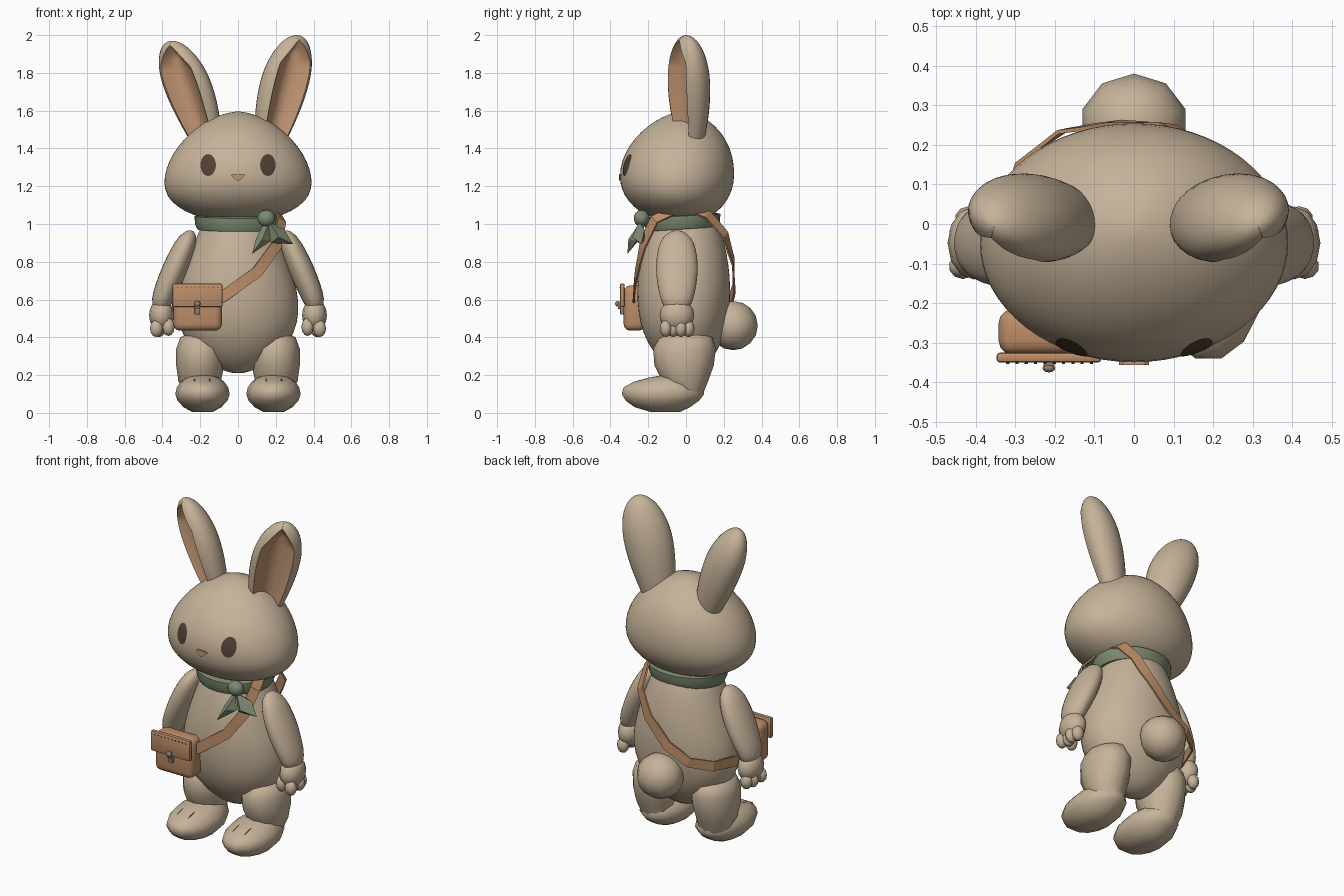
import bpy, bmesh, math
from mathutils import Vector
from mathutils.bvhtree import BVHTree

if "Cube" in bpy.data.objects:
    bpy.data.objects.remove(bpy.data.objects["Cube"], do_unlink=True)


def material(name, r, g, b):
    m = bpy.data.materials.new(name)
    m.use_nodes = True
    m.diffuse_color = (r, g, b, 1)
    m.node_tree.nodes["Principled BSDF"].inputs["Base Color"].default_value = (r, g, b, 1)
    return m


FUR = material("fur", .565, .45, .32)
INNER = material("inner ear", .55, .31, .175)
LEATHER = material("leather", .51, .27, .14)
GREEN = material("scarf green", .20, .255, .16)
DARK = material("dark brown", .08, .052, .036)
METAL = material("clasp metal", .30, .23, .17)


def finish(name, bm, *mats, subsurf=0, angle=60):
    bmesh.ops.recalc_face_normals(bm, faces=bm.faces[:])
    me = bpy.data.meshes.new(name)
    bm.to_mesh(me)
    bm.free()
    ob = bpy.data.objects.new(name, me)
    bpy.context.collection.objects.link(ob)
    for m in mats:
        me.materials.append(m)
    bpy.ops.object.select_all(action='DESELECT')
    ob.select_set(True)
    bpy.context.view_layer.objects.active = ob
    bpy.ops.object.shade_smooth_by_angle(angle=math.radians(angle))
    if subsurf:
        mod = ob.modifiers.new("smooth", 'SUBSURF')
        mod.levels = mod.render_levels = subsurf
    return ob


def skin(bm, rings, caps=True):
    """Bridge rings of points; returns the side faces."""
    vs = [[bm.verts.new(p) for p in ring] for ring in rings]
    n = len(vs[0])
    faces = [bm.faces.new((a[j], a[(j + 1) % n], b[(j + 1) % n], b[j]))
             for a, b in zip(vs, vs[1:]) for j in range(n)]
    if caps:
        for ring in (vs[0], vs[-1]):
            c = bm.verts.new(sum((v.co for v in ring), Vector()) / n)
            for j in range(n):
                bm.faces.new((ring[j], ring[(j + 1) % n], c))
    return faces


def loft(name, rows, mat, seg=14, side=1, subsurf=0):
    """Stack of level ellipses: z, centre x, centre y, radius x, radius y."""
    bm = bmesh.new()
    skin(bm, [[(side * (cx + rx * math.cos(a)), cy + ry * math.sin(a), z)
               for a in (math.tau * j / seg for j in range(seg))]
              for z, cx, cy, rx, ry in rows])
    return finish(name, bm, mat, subsurf=subsurf)


def ball(name, loc, radii, mat, seg=12, rings=8):
    bm = bmesh.new()
    bmesh.ops.create_uvsphere(bm, u_segments=seg, v_segments=rings, radius=1)
    for v in bm.verts:
        v.co = Vector(loc) + v.co * Vector(radii)
    return finish(name, bm, mat)


def box(name, lo, hi, mat, bevel=0, steps=2):
    bm = bmesh.new()
    bmesh.ops.create_cube(bm, size=1)
    lo, hi = Vector(lo), Vector(hi)
    for v in bm.verts:
        v.co = (lo + hi) / 2 + v.co * (hi - lo)
    if bevel:
        bmesh.ops.bevel(bm, geom=bm.edges[:], offset=bevel, segments=steps, affect='EDGES', profile=.5)
    return finish(name, bm, mat, angle=35)


def hull(name, pts, mat):
    bm = bmesh.new()
    for p in pts:
        bm.verts.new(p)
    bmesh.ops.convex_hull(bm, input=bm.verts[:])
    return finish(name, bm, mat, angle=25)


def surface(ob):
    return BVHTree.FromObject(ob, bpy.context.evaluated_depsgraph_get())


def decal(name, tree, x, z, rx, rz, mat):
    """Thin oval lying on the front of a surface."""
    bm = bmesh.new()
    rings = []
    for k in (.02, .35, .7, 1):
        ring = []
        for j in range(20):
            a = math.tau * j / 20
            px, pz = x + k * rx * math.cos(a), z + k * rz * math.sin(a)
            hit = tree.ray_cast(Vector((px, -1, pz)), Vector((0, 1, 0)))[0]
            ring.append((px, (hit.y if hit else -.3) - .004, pz))
        rings.append(ring)
    skin(bm, rings, caps=False)
    ob = finish(name, bm, mat)
    if sum(p.normal.y for p in ob.data.polygons) > 0:
        ob.data.flip_normals()


# Head and body
head = loft("head", [
    (1.015, 0, -.03, .08, .07), (1.03, 0, -.033, .185, .14), (1.065, 0, -.04, .285, .21),
    (1.12, 0, -.045, .36, .262), (1.18, 0, -.048, .392, .295), (1.25, 0, -.048, .394, .307),
    (1.33, 0, -.045, .37, .299), (1.41, 0, -.037, .323, .27), (1.49, 0, -.027, .248, .213),
    (1.55, 0, -.02, .163, .14), (1.585, 0, -.015, .075, .068), (1.595, 0, -.015, .015, .015)],
    FUR, 32, subsurf=1)
body = loft("body", [
    (.21, 0, 0, .03, .03), (.235, 0, 0, .115, .095), (.32, 0, -.005, .232, .17), (.42, 0, -.01, .302, .22),
    (.53, 0, -.012, .327, .243), (.65, 0, -.012, .317, .25), (.78, 0, -.012, .277, .241),
    (.9, 0, -.01, .232, .216), (1.0, 0, -.01, .193, .184), (1.08, 0, -.01, .14, .14)], FUR, 28, subsurf=1)
ball("tail", (0, .25, .462), (.137, .13, .13), FUR, 10, 8)

# Face
head_tree = surface(head)
for s, side in ((1, "left"), (-1, "right")):
    decal(side + "_eye", head_tree, s * .158, 1.312, .041, .058, DARK)
hull("nose", [(x, y, z) for x, z in ((-.038, 1.258), (-.028, 1.266), (.028, 1.266), (.038, 1.258),
                                     (.006, 1.23), (-.006, 1.23)) for y in (-.33, -.356)], INNER)


# Ears: a thick leaf with a hollow, coloured front
def ear(name, side, base, tip, count=26, hollow=12, rim=4, back=16):
    base, tip = Vector(base), Vector(tip)
    wide, front = Vector((.87, .49, 0)), Vector((.49, -.87, 0))
    rings = []
    for i in range(count + 1):
        t = .999 * math.sin(math.pi / 2 * i / count)
        w = .085 + .053 * math.sin(math.pi * t / 1.14) if t < .57 else .138 * math.sqrt(1 - ((t - .57) / .43) ** 2)
        limit = .72 * math.sqrt(max(.0004, min(1, (.95 - t) / .2)))
        start = math.acos(limit)
        outline = []
        # hollow bowl, then rim and back, always with the same point order
        for k in range(hollow + 1):
            f = 1 - 2 * k / hollow
            edge = .68 * math.sin(start)
            outline.append((limit * f, edge - (edge + .05) * (1 - f * f) * min(1, limit / .5)))
        for lo, hi, n in ((math.pi - start, math.pi, rim), (math.pi, math.tau, back),
                          (math.tau, math.tau + start, rim)):
            for k in range(1, n + 1):
                a = lo + (hi - lo) * k / n
                outline.append((math.cos(a), (.68 if math.sin(a) > 0 else .8) * math.sin(a)))
        outline.pop()
        rings.append([(side * p.x, p.y, p.z) for p in
                      (base.lerp(tip, t) + wide * w * u + front * w * d for u, d in outline)])
    bm = bmesh.new()
    for k, f in enumerate(skin(bm, rings)):
        row, column = divmod(k, len(rings[0]))
        f.material_index = int(column < hollow and row < count - 6)
    finish(name, bm, FUR, INNER)


ear("left_ear", 1, (.168, .022, 1.42), (.31, .0, 2.0))
ear("right_ear", -1, (.163, .022, 1.42), (.348, .0, 1.97))

# Limbs
for s, side in ((1, "left"), (-1, "right")):
    loft(side + "_arm", [
        (.55, .405, -.048, .045, .07), (.6, .4, -.048, .063, .09), (.68, .368, -.048, .073, .11),
        (.78, .327, -.048, .076, .119), (.87, .29, -.048, .068, .106), (.93, .268, -.048, .053, .082),
        (.965, .255, -.048, .022, .03)], FUR, 12, s, 1)
    ball(side + "_hand", (s * .405, -.048, .517), (.066, .092, .086), FUR)
    for k in range(4):
        ball(f"{side}_finger_{k + 1}", (s * (.432 - .015 * (k % 2)), -.107 + .04 * k, .447), (.036, .032, .046), FUR, 10, 6)
    ball(side + "_thumb", (s * .368, -.1, .455), (.034, .036, .048), FUR, 10, 6)
    loft(side + "_leg", [
        (.1, .195, .005, .09, .085), (.17, .203, -.004, .113, .122), (.25, .2, -.01, .127, .157),
        (.34, .198, -.008, .129, .166), (.4, .2, 0, .105, .14), (.43, .2, 0, .05, .07)], FUR, 12, s)
    foot = loft(side + "_foot", [
        (.005, .188, -.11, .055, .08), (.03, .188, -.125, .1, .15), (.065, .188, -.125, .133, .2),
        (.1, .188, -.122, .144, .224), (.135, .188, -.12, .136, .216), (.165, .188, -.1, .115, .18),
        (.187, .188, -.07, .085, .13), (.203, .188, -.05, .04, .06)], FUR, 14, s)
    tree = surface(foot)
    for dx in (-.04, .04):
        decal(side + "_toe_mark", tree, s * (.19 + dx), .174, .005, .009, DARK)

# Shoulder strap wrapped around the body
body_tree = surface(body)
path = [Vector(p) for p in (
    (.19, -.03, 1.09), (.228, -.165, 1.02), (.2, -.225, .885), (.1, -.255, .745), (-.08, -.27, .615),
    (-.2, -.25, .57), (-.31, -.15, .55), (-.34, 0, .55), (-.29, .15, .56), (-.18, .23, .585),
    (-.05, .25, .66), (.08, .245, .8), (.16, .205, .94), (.18, .11, 1.05))]
fine = [a.lerp(b, f) for a, b in zip(path, path[1:] + path[:1]) for f in (0, .5)]
bm = bmesh.new()
rings = []
for k, p in enumerate(fine):
    loc, normal = body_tree.find_nearest(p)[:2]
    centre = loc + normal * max(.01, (p - loc).dot(normal))
    across = (fine[(k + 1) % len(fine)] - fine[k - 1]).cross(normal).normalized() * .03
    rings.append([centre + across * u + normal * v for u, v in ((-1, 0), (1, 0), (1, .01), (-1, .01))])
skin(bm, rings + rings[:1], caps=False)
bmesh.ops.remove_doubles(bm, verts=bm.verts[:], dist=.0001)
finish("shoulder_strap", bm, LEATHER, angle=25)

# Bag
box("bag_body", (-.342, -.33, .435), (-.085, -.215, .675), LEATHER, .035, 3)
box("bag_flap", (-.347, -.35, .56), (-.083, -.325, .685), LEATHER, .008)
box("clasp_strap", (-.229, -.349, .52), (-.201, -.325, .57), METAL, .005)
box("clasp_plate", (-.229, -.36, .55), (-.201, -.348, .59), METAL, .004)
ball("clasp_knob", (-.215, -.364, .578), (.016, .011, .015), METAL)
for k in range(10):
    x = -.323 + k * .0235
    box("stitch", (x, -.354, .663), (x + .008, -.349, .666), DARK)

# Scarf with knot and two tails
bm = bmesh.new()
rings = []
for j in range(24):
    a = math.tau * j / 24
    c, d = math.cos(a), math.sin(a)
    rings.append([((.2 + u) * c, -.02 + (.172 + u) * d, 1.012 + .012 * d + h)
                  for u, h in ((-.03, -.035), (.015, -.04), (.028, -.012), (.03, .03), (-.03, .045))])
skin(bm, rings + rings[:1], caps=False)
bmesh.ops.remove_doubles(bm, verts=bm.verts[:], dist=.0001)
finish("scarf", bm, GREEN, angle=30)
ball("scarf_knot", (.15, -.235, 1.03), (.05, .042, .045), GREEN, 10, 7)
hull("scarf_tail_inner", [(.14, -.23, 1.01), (.16, -.25, 1.0), (.095, -.27, .92), (.172, -.26, .91),
                          (.13, -.305, .92), (.125, -.245, .92), (.074, -.31, .842)], GREEN)
hull("scarf_tail_outer", [(.14, -.23, 1.01), (.165, -.25, 1.01), (.175, -.25, .9), (.245, -.22, .97),
                          (.215, -.285, .93), (.2, -.22, .92), (.293, -.235, .893)], GREEN)
